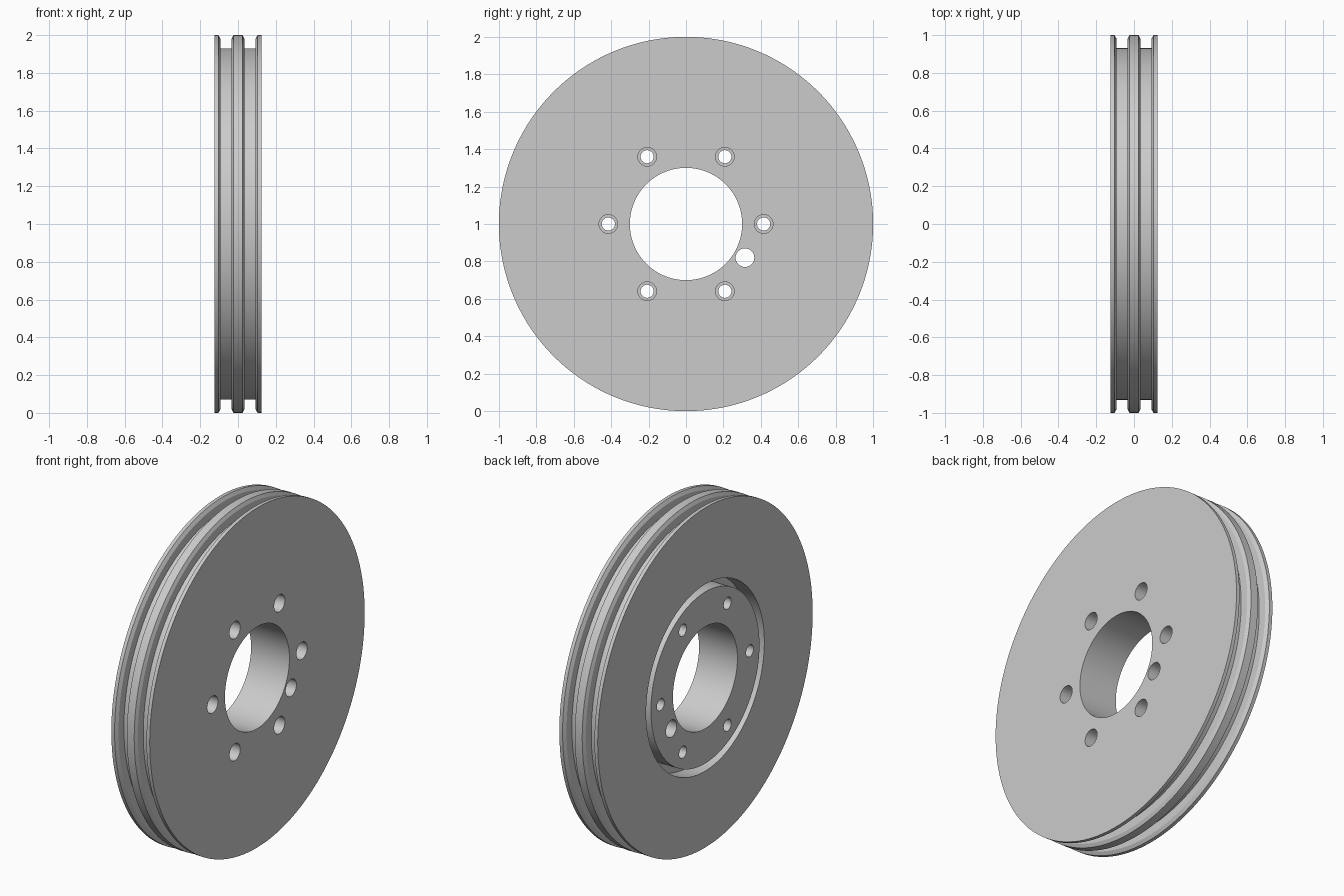
import bpy
import bmesh
import math
from mathutils import Matrix, Vector

if "Cube" in bpy.data.objects:
    bpy.data.objects.remove(bpy.data.objects["Cube"], do_unlink=True)

HALF = 0.125         # half the wheel thickness
CENTRE_Z = 1.0
SEGMENTS = 160

steel = bpy.data.materials.new("plain_grey")
steel.use_nodes = True
grey = (0.6, 0.6, 0.6, 1)
steel.diffuse_color = grey
steel.node_tree.nodes["Principled BSDF"].inputs["Base Color"].default_value = grey


def lathe(name, profile):
    """Revolve a closed (x, radius) profile around the x axis."""
    bm = bmesh.new()
    verts = [bm.verts.new((x, 0, r)) for x, r in profile]
    edges = [bm.edges.new((v, verts[i - 1])) for i, v in enumerate(verts)]
    bmesh.ops.spin(bm, geom=verts + edges, cent=(0, 0, 0), axis=(1, 0, 0),
                   angle=math.tau, steps=SEGMENTS, use_merge=True)
    bmesh.ops.remove_doubles(bm, verts=bm.verts, dist=1e-5)
    bmesh.ops.recalc_face_normals(bm, faces=bm.faces)
    bmesh.ops.translate(bm, verts=bm.verts, vec=(0, 0, CENTRE_Z))
    mesh = bpy.data.meshes.new(name)
    bm.to_mesh(mesh)
    bm.free()
    obj = bpy.data.objects.new(name, mesh)
    bpy.context.collection.objects.link(obj)
    obj.data.materials.append(steel)
    return obj


def drill(bm, radius, x0, x1, y, z):
    """Add one cutting cylinder along x."""
    place = Matrix.Translation(Vector(((x0 + x1) / 2, y, z + CENTRE_Z)))
    bmesh.ops.create_cone(bm, cap_ends=True, segments=40, radius1=radius,
                          radius2=radius, depth=x1 - x0,
                          matrix=place @ Matrix.Rotation(math.pi / 2, 4, "Y"))


def cut(target, name, holes):
    bm = bmesh.new()
    for hole in holes:
        drill(bm, *hole)
    mesh = bpy.data.meshes.new(name)
    bm.to_mesh(mesh)
    bm.free()
    cutter = bpy.data.objects.new(name, mesh)
    bpy.context.collection.objects.link(cutter)
    cutter.hide_render = True
    mod = target.modifiers.new(name, "BOOLEAN")
    mod.object = cutter
    mod.operation = "DIFFERENCE"
    mod.solver = "EXACT"
    bpy.context.view_layer.objects.active = target
    bpy.ops.object.modifier_apply(modifier=name)
    bpy.data.objects.remove(cutter, do_unlink=True)


# Rim section: two outer flanges and a middle rib, with two belt grooves
rim_half = [(0.012, 1.0), (0.024, 1.0), (0.034, 0.98), (0.034, 0.93),
            (0.092, 0.93), (0.092, 0.98), (0.104, 1.0), (HALF, 1.0)]
rim = [(-x, r) for x, r in reversed(rim_half)] + rim_half

# Front bore, then the ring-shaped channel on the other side
bore = [(HALF, 0.3), (-HALF, 0.3)]
channel = [(-HALF, 0.505), (-0.025, 0.505), (-0.025, 0.55), (-HALF, 0.55)]
wheel = lathe("pulley_wheel", rim + bore + channel)

# Six bolt holes, each with a wide counterbore, and one dowel hole
bolts = [(0.415 * math.cos(i * math.pi / 3), 0.415 * math.sin(i * math.pi / 3))
         for i in range(6)]
cut(wheel, "bolt_holes", [(0.035, -0.2, 0.2, y, z) for y, z in bolts]
    + [(0.05, -0.2, 0.2, 0.315, -0.18)])
cut(wheel, "counterbores", [(0.05, -0.03, 0.2, y, z) for y, z in bolts])

bpy.ops.object.select_all(action="DESELECT")
wheel.select_set(True)
bpy.context.view_layer.objects.active = wheel
bpy.ops.object.shade_smooth_by_angle(angle=math.radians(25))
